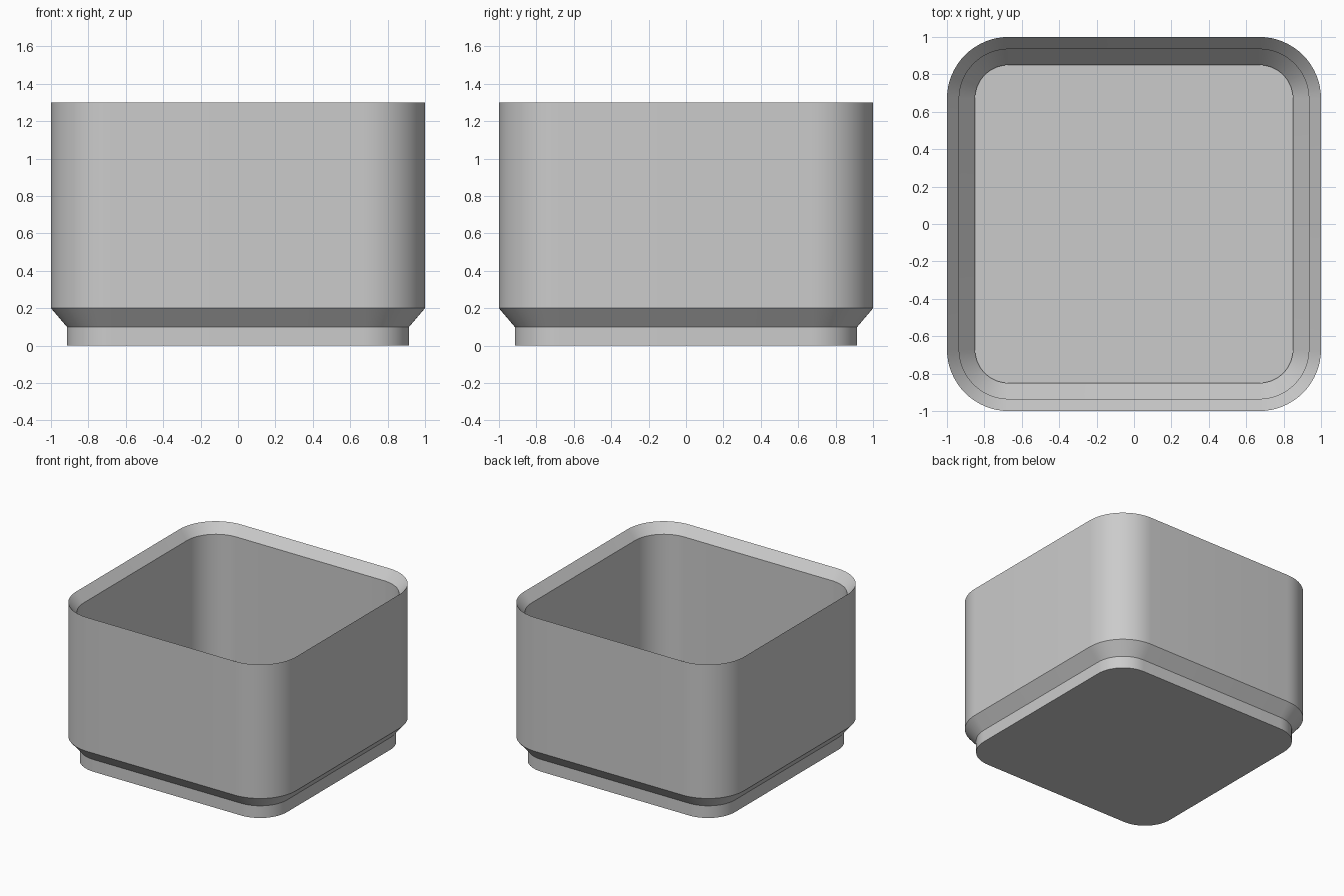
import bpy, bmesh, math

if "Cube" in bpy.data.objects:
    bpy.data.objects.remove(bpy.data.objects["Cube"])

SEGMENTS = 16      # per rounded corner
CORNER = 0.67      # centre of every corner arc, so all rings are concentric

grey = bpy.data.materials.new("light_grey")
grey.diffuse_color = (0.6, 0.6, 0.6, 1)
grey.use_nodes = True
grey.node_tree.nodes["Principled BSDF"].inputs["Base Color"].default_value = grey.diffuse_color


def rounded_ring(bm, half, z):
    """Ring of vertices around a rounded square of the given half width."""
    r = half - CORNER
    ring = []
    for q, (sx, sy) in enumerate([(1, 1), (-1, 1), (-1, -1), (1, -1)]):
        for i in range(SEGMENTS + 1):
            a = math.pi / 2 * (q + i / SEGMENTS)
            ring.append(bm.verts.new((sx * CORNER + r * math.cos(a),
                                      sy * CORNER + r * math.sin(a), z)))
    return ring


# Wall section from the underside, up the outside, over the rim, down to the floor
profile = [
    (0.915, 0.0), (0.915, 0.10),      # foot
    (1.0, 0.20), (1.0, 1.30),         # outer flare and wall
    (0.935, 1.223), (0.935, 0.20),    # bevelled rim and inner wall
    (0.85, 0.10), (0.85, 0.07),       # inner flare and floor edge
]

bm = bmesh.new()
rings = [rounded_ring(bm, half, z) for half, z in profile]
n = len(rings[0])
for low, high in zip(rings, rings[1:]):
    for i in range(n):
        j = (i + 1) % n
        bm.faces.new((low[i], low[j], high[j], high[i]))
bm.faces.new(rings[0][::-1])   # underside
bm.faces.new(rings[-1])        # inside floor
bmesh.ops.recalc_face_normals(bm, faces=bm.faces)

mesh = bpy.data.meshes.new("stacking_bin")
bm.to_mesh(mesh)
bm.free()
mesh.materials.append(grey)
bin_obj = bpy.data.objects.new("stacking_bin", mesh)
bpy.context.collection.objects.link(bin_obj)
bpy.context.view_layer.objects.active = bin_obj
bin_obj.select_set(True)
bpy.ops.object.shade_smooth_by_angle(angle=math.radians(30))
